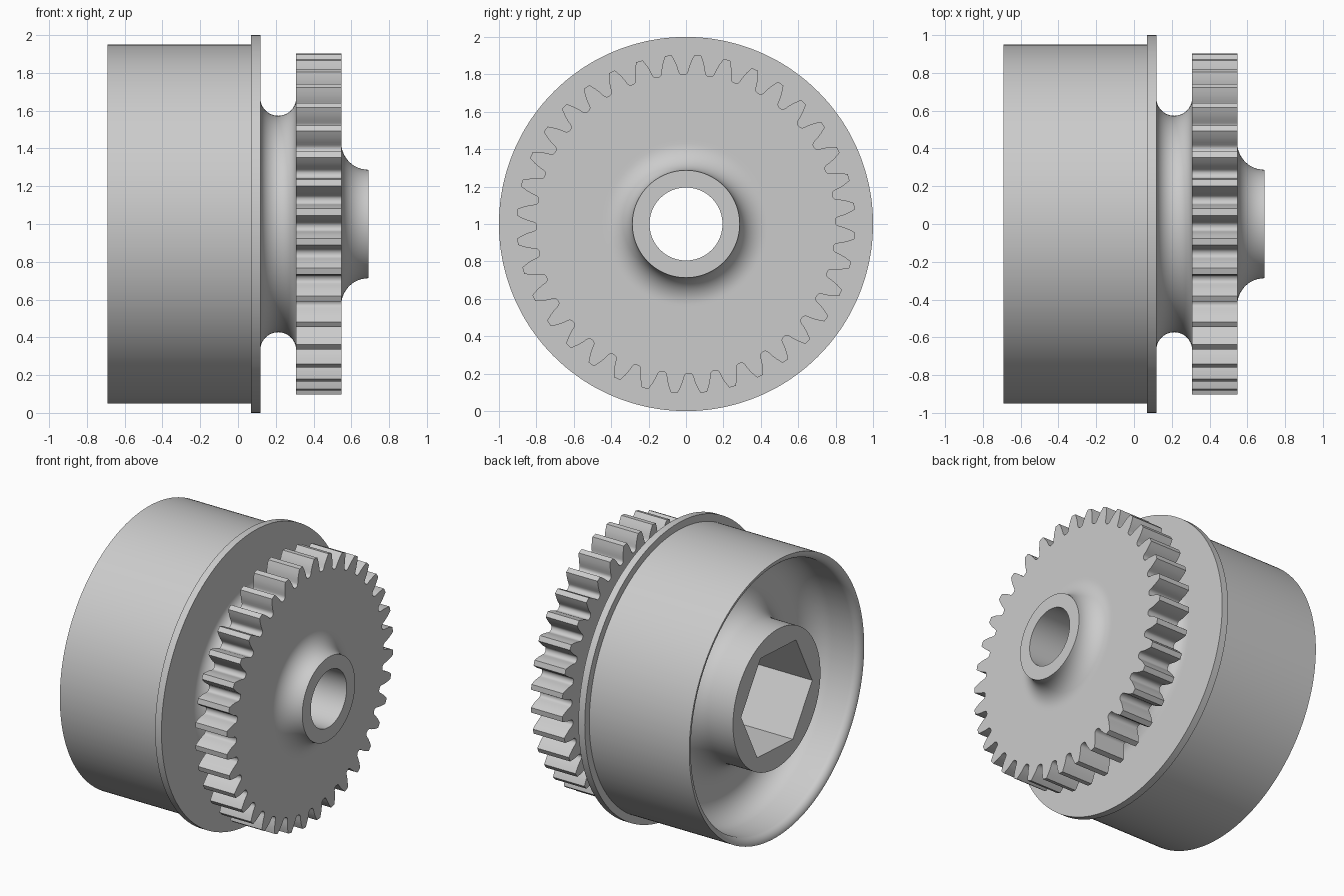
import bpy, bmesh, math

if "Cube" in bpy.data.objects:
    bpy.data.objects.remove(bpy.data.objects["Cube"])

TEETH = 36
PHASE = math.radians(6)
TIP, PITCH, ROOT = 0.905, 0.857, 0.798
BASE = PITCH * math.cos(math.radians(20))


# Gear tooth outline: involute flank with a rounded root
def involute(radius):
    phi = math.acos(BASE / radius)
    return math.tan(phi) - phi


def flank_angle(radius):
    return math.pi / (2 * TEETH) + involute(PITCH) - involute(radius)


half = [(flank_angle(r), r) for r in (TIP, 0.89, 0.87, PITCH, 0.835, 0.818)]
half += [(0.062, 0.807), (0.072, 0.8)]
tooth = [(-a, r) for a, r in reversed(half)] + [(0, TIP)] + half
tooth.append((math.pi / TEETH, ROOT))
outline = [(PHASE + i * math.tau / TEETH + a, r)
           for i in range(TEETH) for a, r in tooth]
# Socket corners line up with one flank point, so they stay sharp
HEX_PHASE = PHASE - flank_angle(0.835)


# Each ring is an x position with a radius for every outline angle
def circle(x, radius):
    return [(x, a, radius) for a, _ in outline]


def gear(x):
    return [(x, a, r) for a, r in outline]


def hexagon(x, corner):
    side = math.tau / 6
    flat = corner * math.cos(side / 2)
    return [(x, a, flat / math.cos((a - HEX_PHASE) % side - side / 2))
            for a, _ in outline]


def arc(cx, cr, radius, start, end, steps=12):
    rings = []
    for i in range(steps + 1):
        t = math.radians(start + (end - start) * i / steps)
        rings.append(circle(cx + radius * math.cos(t), cr + radius * math.sin(t)))
    return rings


# Closed section of the wheel, from the hex socket round to the bore
rings = [hexagon(-0.69, 0.387), circle(-0.69, 0.475)]
rings += arc(-0.5, 0.665, 0.19, 270, 360)          # boss flare
rings += arc(-0.48, 0.73, 0.17, 0, 90)             # edge of recess floor
rings += arc(-0.64, 0.95, 0.05, 270, 180, 8)       # rounded inner lip
rings += [circle(0.07, 0.95)]                      # drum
rings += [circle(0.07, 1.0), circle(0.118, 1.0), circle(0.118, 0.69)]  # flange
rings += arc(0.213, 0.668, 0.095, 180, 360, 20)    # neck groove
rings += [circle(0.308, 0.69), gear(0.308)]        # toothed gear
rings += [gear(0.547), circle(0.547, 0.45)]
rings += arc(0.69, 0.43, 0.143, 180, 270)          # hub fillet
rings += [circle(0.69, 0.195), circle(0.1, 0.195)]  # bore
rings += [hexagon(0.1, 0.387)]                     # socket floor

bm = bmesh.new()
verts = [[bm.verts.new((x, r * math.cos(a), 1 + r * math.sin(a)))
          for x, a, r in ring] for ring in rings]
count = len(outline)
for k, ring in enumerate(verts):
    after = verts[(k + 1) % len(verts)]
    for i in range(count):
        j = (i + 1) % count
        bm.faces.new((ring[i], ring[j], after[j], after[i]))
bmesh.ops.recalc_face_normals(bm, faces=bm.faces)

mesh = bpy.data.meshes.new("geared_wheel")
bm.to_mesh(mesh)
bm.free()
wheel = bpy.data.objects.new("geared_wheel", mesh)
bpy.context.collection.objects.link(wheel)

# Plain grey material
grey = bpy.data.materials.new("plain_grey")
grey.use_nodes = True
colour = (0.6, 0.6, 0.6, 1)
grey.diffuse_color = colour
grey.node_tree.nodes["Principled BSDF"].inputs["Base Color"].default_value = colour
mesh.materials.append(grey)

bpy.context.view_layer.objects.active = wheel
wheel.select_set(True)
bpy.ops.object.shade_smooth_by_angle(angle=math.radians(32))
